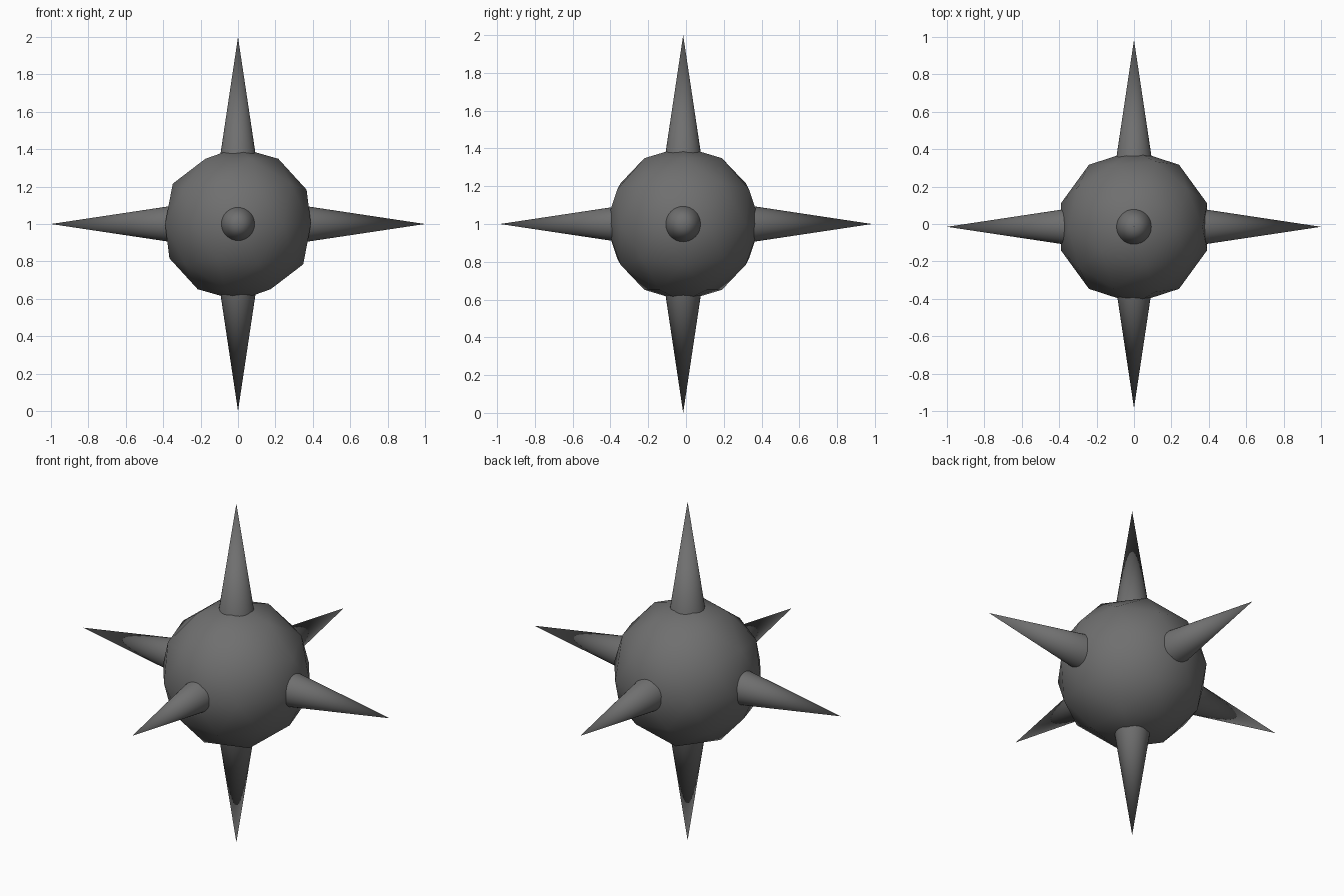
import bpy
import math
from mathutils import Vector

cube = bpy.data.objects.get("Cube")
if cube:
    bpy.data.objects.remove(cube, do_unlink=True)

CENTRE = Vector((0, -0.015, 1))
BODY_RADIUS = 0.41
SPIKE_START = 0.3      # hidden inside the body
SPIKE_TAPER = 0.15     # radius per unit of length

# One dark metal colour
metal = bpy.data.materials.new("dark grey metal")
metal.use_nodes = True
colour = (0.16, 0.16, 0.16, 1)
metal.diffuse_color = colour
shader = next(n for n in metal.node_tree.nodes if n.type == "BSDF_PRINCIPLED")
shader.inputs["Base Color"].default_value = colour


def finish(name):
    """Name, smooth and colour the object just added."""
    obj = bpy.context.object
    obj.name = name
    obj.data.materials.append(metal)
    bpy.ops.object.shade_smooth_by_angle(angle=math.radians(50))
    return obj


def spike(name, direction, reach):
    """Cone pointing outward from the body centre, its tip at the given reach."""
    axis = Vector(direction)
    length = reach - SPIKE_START
    bpy.ops.mesh.primitive_cone_add(
        vertices=32, radius1=length * SPIKE_TAPER, radius2=0, depth=length,
        location=CENTRE + axis * (SPIKE_START + length / 2),
        rotation=axis.to_track_quat("Z", "Y").to_euler())
    finish(name)


# Faceted round body
bpy.ops.mesh.primitive_ico_sphere_add(subdivisions=2, radius=BODY_RADIUS, location=CENTRE)
finish("body")

# Six spikes, one along each axis direction
spike("top_spike", (0, 0, 1), 1)
spike("bottom_spike", (0, 0, -1), 1)
spike("left_spike", (1, 0, 0), 1)
spike("right_spike", (-1, 0, 0), 1)
spike("back_spike", (0, 1, 0), 1)
spike("front_spike", (0, -1, 0), 0.97)
